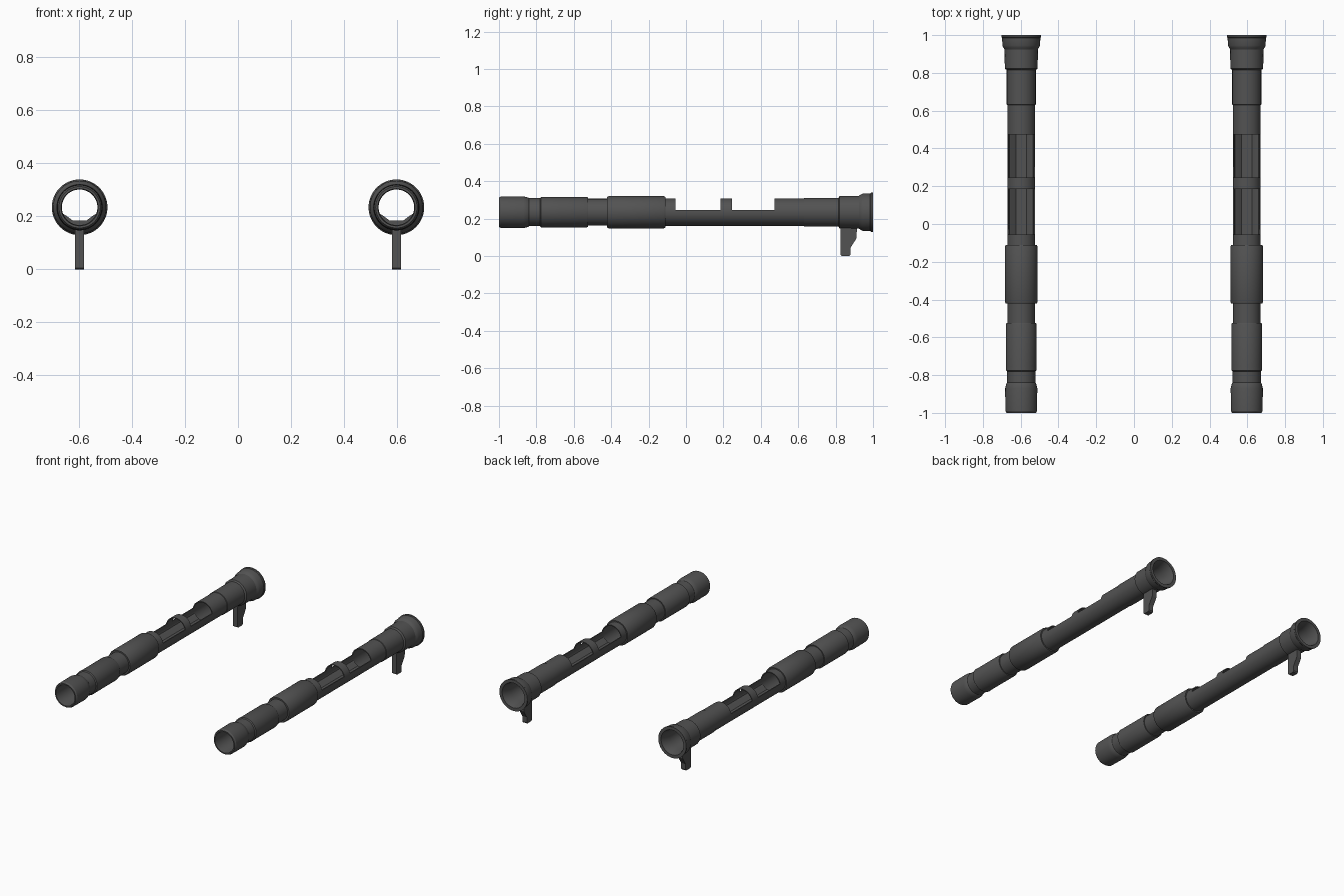
import bpy, bmesh, math
from mathutils import Vector

if "Cube" in bpy.data.objects:
    bpy.data.objects.remove(bpy.data.objects["Cube"])

CX, CZ = 0.597, 0.234        # tube axis
SEG = 48

mat = bpy.data.materials.new("dark_grey_metal")
mat.diffuse_color = (0.085, 0.085, 0.085, 1)
mat.use_nodes = True
mat.node_tree.nodes["Principled BSDF"].inputs["Base Color"].default_value = mat.diffuse_color


def finish(name, bm):
    bmesh.ops.recalc_face_normals(bm, faces=bm.faces)
    me = bpy.data.meshes.new(name)
    bm.to_mesh(me)
    bm.free()
    me.materials.append(mat)
    ob = bpy.data.objects.new(name, me)
    bpy.context.collection.objects.link(ob)
    return ob


def activate(ob):
    bpy.ops.object.select_all(action='DESELECT')
    ob.select_set(True)
    bpy.context.view_layer.objects.active = ob


def lathe(name, profile):
    """Spin a closed (y, radius) profile around the tube axis."""
    bm = bmesh.new()
    rings = []
    for i in range(SEG):
        a = 2 * math.pi * i / SEG
        rings.append([bm.verts.new((CX + r * math.cos(a), y, CZ + r * math.sin(a)))
                      for y, r in profile])
    n = len(profile)
    for i in range(SEG):
        p, q = rings[i], rings[(i + 1) % SEG]
        for j in range(n):
            k = (j + 1) % n
            bm.faces.new((p[j], p[k], q[k], q[j]))
    return finish(name, bm)


def prism(name, pts, direction):
    """Extrude a flat outline along a direction."""
    bm = bmesh.new()
    face = bm.faces.new([bm.verts.new(p) for p in pts])
    ext = bmesh.ops.extrude_face_region(bm, geom=[face])
    bmesh.ops.translate(bm, vec=Vector(direction),
                        verts=[v for v in ext['geom'] if isinstance(v, bmesh.types.BMVert)])
    return finish(name, bm)


def box(name, y0, y1, z0, z1, w):
    return prism(name, [(CX - w, y0, z0), (CX + w, y0, z0), (CX + w, y1, z0), (CX - w, y1, z0)],
                 (0, 0, z1 - z0))


# stepped launch tube: outer skin front to back, then the bore
outer = [(-1.0, 0.078), (-0.99, 0.084), (-0.87, 0.085), (-0.845, 0.079), (-0.84, 0.075),
         (-0.78, 0.075), (-0.775, 0.082), (-0.755, 0.081), (-0.53, 0.081), (-0.523, 0.078),
         (-0.523, 0.072), (-0.422, 0.072), (-0.422, 0.082), (-0.412, 0.0865),
         (-0.12, 0.0865), (-0.11, 0.082), (-0.11, 0.074), (0.63, 0.074), (0.632, 0.077),
         (0.815, 0.077), (0.822, 0.087), (0.925, 0.088), (0.935, 0.095), (0.945, 0.1),
         (0.985, 0.101), (0.99, 0.105), (1.0, 0.105)]
bore = [(1.0, 0.084), (0.985, 0.078), (0.93, 0.068), (-0.985, 0.067), (-1.0, 0.07)]
tube = lathe("tube", outer + bore)

# two open windows along the top of the tube
for y0, y1 in ((-0.055, 0.185), (0.245, 0.473)):
    cutter = box("window_cutter", y0, y1, 0.247, 0.4, 0.15)
    cutter.hide_render = True
    activate(tube)
    mod = tube.modifiers.new("window", 'BOOLEAN')
    mod.operation, mod.solver, mod.object = 'DIFFERENCE', 'EXACT', cutter
    bpy.ops.object.modifier_apply(modifier=mod.name)
    bpy.data.objects.remove(cutter)

# sloped tray in the bottom of the open section
arc = [math.radians(200 + 140 * i / 14) for i in range(15)]
section = [(0.068 * math.cos(a), 0.068 * math.sin(a)) for a in arc]
section += [(0.05, -0.032), (0.027, -0.049), (-0.027, -0.049), (-0.05, -0.032)]
tray = prism("tray", [(CX + x, -0.055, CZ + z) for x, z in section], (0, 0.528, 0))

# rear foot grip
side = [(0.825, 0.165), (0.825, 0.006), (0.832, 0), (0.874, 0), (0.88, 0.008),
        (0.88, 0.045), (0.912, 0.095), (0.914, 0.165)]
grip = prism("grip", [(CX - 0.017, y, z) for y, z in side], (0.034, 0, 0))

# smooth shading and the second tube mirrored across the middle
for ob in (tube, tray, grip):
    activate(ob)
    bpy.ops.object.shade_smooth_by_angle(angle=math.radians(30))
    mod = ob.modifiers.new("pair", 'MIRROR')
    mod.use_mirror_merge = False
